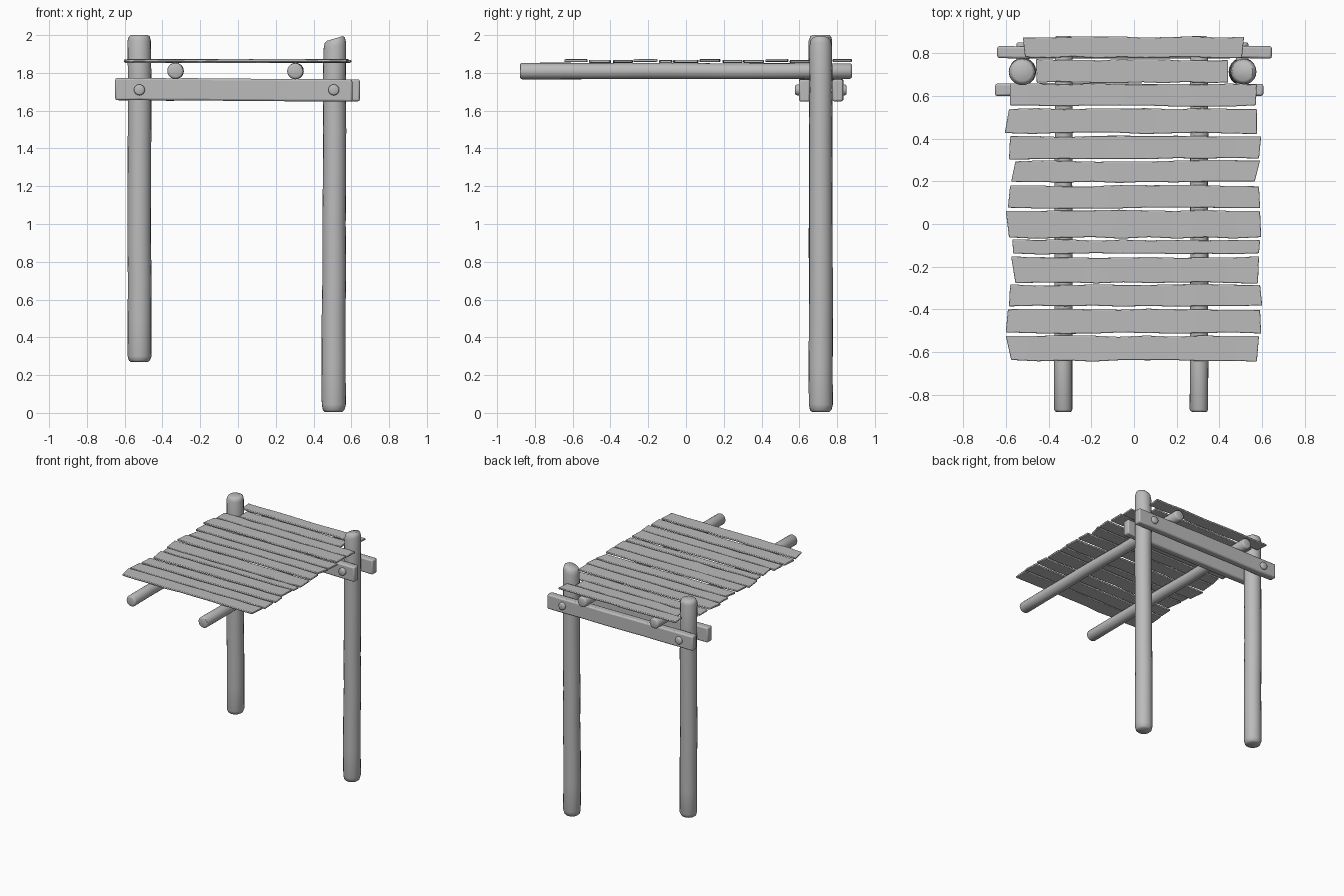
import bpy, bmesh, math, random
from mathutils import Vector

random.seed(4)
cube = bpy.data.objects.get("Cube")
if cube:
    bpy.data.objects.remove(cube, do_unlink=True)

GREY = (0.5, 0.5, 0.5, 1)
wood = bpy.data.materials.new("weathered grey wood")
wood.use_nodes = True
wood.diffuse_color = GREY
wood.node_tree.nodes["Principled BSDF"].inputs["Base Color"].default_value = GREY


def jitter(amount):
    return random.uniform(-amount, amount)


def finish(name, bm, bevel=0, angle=40):
    """Turn a bmesh into a smooth-shaded wooden object."""
    bmesh.ops.recalc_face_normals(bm, faces=bm.faces)
    mesh = bpy.data.meshes.new(name)
    bm.to_mesh(mesh)
    bm.free()
    mesh.materials.append(wood)
    obj = bpy.data.objects.new(name, mesh)
    bpy.context.collection.objects.link(obj)
    if bevel:
        mod = obj.modifiers.new("worn edges", "BEVEL")
        mod.width = bevel
        mod.segments = 2
        mod.limit_method = "ANGLE"
        mod.angle_limit = math.radians(35)
    bpy.ops.object.select_all(action="DESELECT")
    bpy.context.view_layer.objects.active = obj
    obj.select_set(True)
    bpy.ops.object.shade_smooth_by_angle(angle=math.radians(angle))
    return obj


def skin(bm, rings):
    """Bridge a series of vertex loops and cap both ends."""
    n = len(rings[0])
    for a, b in zip(rings, rings[1:]):
        for i in range(n):
            j = (i + 1) % n
            bm.faces.new((a[i], a[j], b[j], b[i]))
    bm.faces.new(rings[0][::-1])
    bm.faces.new(rings[-1])


def log(name, start, end, r0, r1, rounding, wobble=0.002, slope=0, sides=20):
    """Slightly crooked round timber with softened ends."""
    start, end = Vector(start), Vector(end)
    axis = end - start
    length = axis.length
    turn = axis.to_track_quat("Z", "Y")
    tip = [(0, 0.72), (0.25 * rounding, 0.89), (rounding, 1)]
    steps = [(d / length, s) for d, s in tip]
    steps += [(k / 8, 1) for k in range(1, 8)]
    steps += [(1 - d / length, s) for d, s in reversed(tip)]
    bm = bmesh.new()
    rings = []
    for t, scale in steps:
        centre = start + axis * t
        if scale == 1:
            centre += turn @ Vector((jitter(wobble), jitter(wobble), 0))
        radius = (r0 + (r1 - r0) * t) * scale
        ring = []
        for i in range(sides):
            a = math.tau * i / sides
            p = turn @ Vector((math.cos(a), math.sin(a), 0)) * radius + centre
            if t > 0.95:
                p.z += slope * (p.x - end.x - r1)
            ring.append(bm.verts.new(p))
        rings.append(ring)
    skin(bm, rings)
    return finish(name, bm, angle=50)


def board(name, y0, y1, ends, z0, z1, wave, bevel, sections=9, lift=0):
    """Rough board along x; ends = near-left, far-left, near-right, far-right."""
    nl, fl, nr, fr = ends
    bm = bmesh.new()
    rings = []
    for k in range(sections + 1):
        t = k / sections
        near, far = nl + (nr - nl) * t, fl + (fr - fl) * t
        a, b = y0 + jitter(wave), y1 + jitter(wave)
        dz = jitter(wave * 0.4) + lift * (t - 0.5)
        ring = [(near, a, z0 + dz), (far, b, z0 + dz),
                (far, b, z1 + dz), (near, a, z1 + dz)]
        rings.append([bm.verts.new(p) for p in ring])
    skin(bm, rings)
    return finish(name, bm, bevel)


# Upright posts, the right one shorter
log("right_post", (-0.522, 0.713, 0.27), (-0.522, 0.713, 2), 0.063, 0.062, 0.03)
log("left_post", (0.506, 0.713, 0.005), (0.512, 0.713, 2), 0.064, 0.06, 0.04, slope=0.3)

# Round rails carrying the deck
for name, x in (("right_rail", -0.33), ("left_rail", 0.305)):
    log(name, (x, -0.88, 1.81), (x, 0.88, 1.81), 0.043, 0.041, 0.012)

# Crossbeams clamping the posts
board("front_crossbeam", 0.6, 0.657, (-0.65, -0.65, 0.605, 0.605),
      1.652, 1.77, 0.002, 0.01, lift=-0.008)
board("back_crossbeam", 0.775, 0.833, (-0.64, -0.64, 0.645, 0.645),
      1.652, 1.768, 0.002, 0.01, lift=-0.004)

# Pegs through beams and posts
for name, x in (("right_peg", -0.522), ("left_peg", 0.507)):
    log(name, (x, 0.578, 1.71), (x, 0.85, 1.71), 0.029, 0.029, 0.01, wobble=0, sides=16)

# Deck planks: near y, far y, then the four corner x positions
planks = [
    (-.64, -.525, -.575, -.60, .575, .585),
    (-.51, -.40, -.60, -.59, .595, .59),
    (-.385, -.285, -.585, -.58, .60, .59),
    (-.275, -.155, -.555, -.575, .58, .585),
    (-.14, -.075, -.565, -.57, .585, .59),
    (-.065, .063, -.585, -.60, .595, .59),
    (.075, .18, -.59, -.58, .59, .585),
    (.195, .295, -.575, -.555, .565, .59),
    (.305, .41, -.585, -.58, .585, .595),
    (.425, .54, -.605, -.585, .575, .575),
    (.552, .655, -.58, -.58, .57, .575),
    (.663, .768, -.455, -.46, .44, .44),
    (.78, .875, -.51, -.52, .505, .515),
]
for i, (y0, y1, *ends) in enumerate(planks):
    z = 1.853 + (0.005 if i % 3 == 0 else 0)
    board(f"plank_{i + 1}", y0, y1, ends, z, z + 0.014, 0.004, 0.004)
